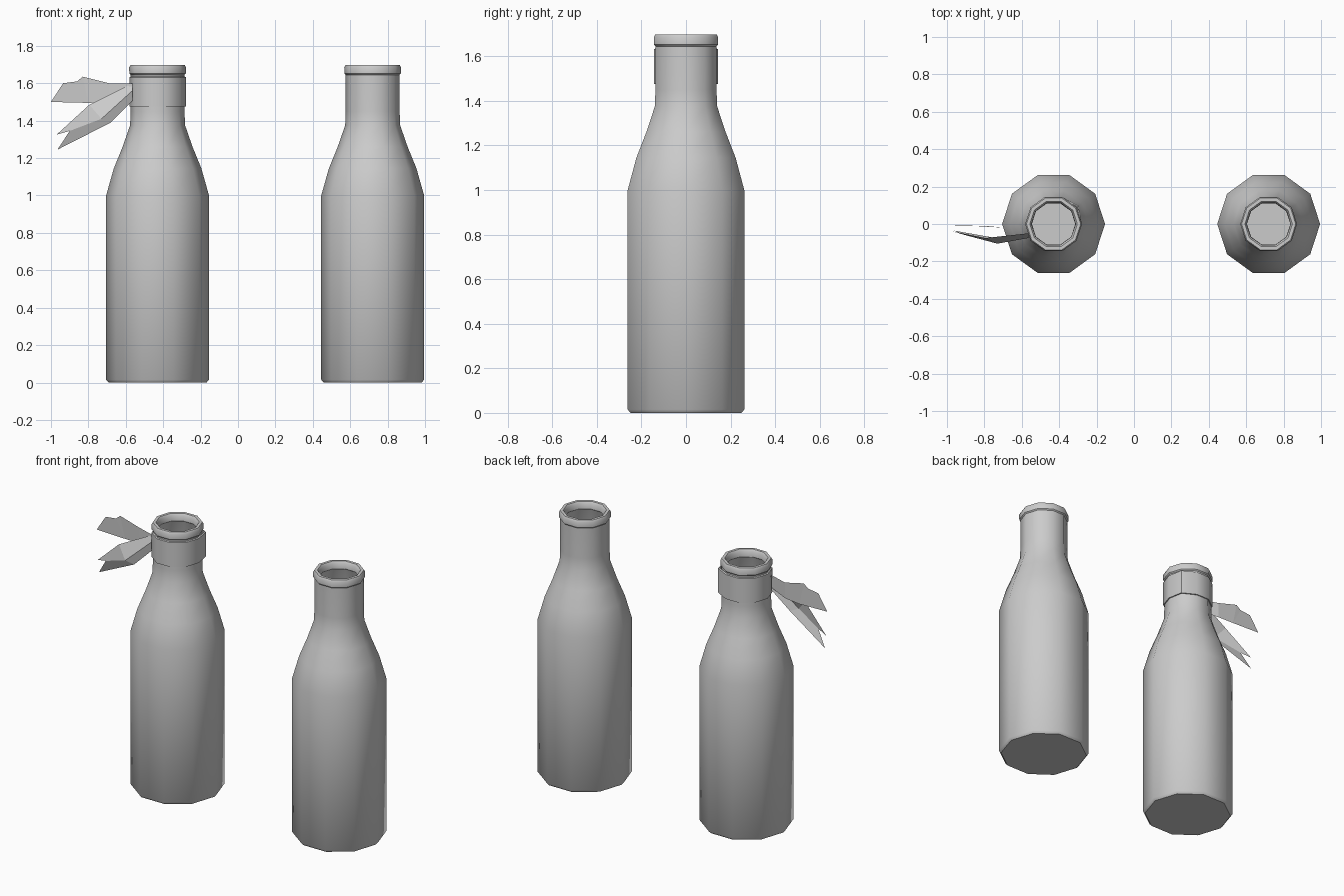
import bpy, bmesh, math

if "Cube" in bpy.data.objects:
    bpy.data.objects.remove(bpy.data.objects["Cube"])

SIDES = 10
LEFT_X, RIGHT_X = -0.43, 0.72


def make_object(name, verts, faces, angle=40, fix_normals=True):
    mesh = bpy.data.meshes.new(name)
    mesh.from_pydata(verts, [], faces)
    if fix_normals:
        bm = bmesh.new()
        bm.from_mesh(mesh)
        bmesh.ops.recalc_face_normals(bm, faces=bm.faces)
        bm.to_mesh(mesh)
        bm.free()
    obj = bpy.data.objects.new(name, mesh)
    bpy.context.collection.objects.link(obj)
    if angle:
        bpy.ops.object.select_all(action='DESELECT')
        obj.select_set(True)
        bpy.context.view_layer.objects.active = obj
        bpy.ops.object.shade_smooth_by_angle(angle=math.radians(angle))
    return obj


def lathe(name, profile, x, caps=True, bulge=None):
    """Revolve (radius, z) points; bulge maps a side index to extra radius."""
    bulge = bulge or {}
    verts, faces = [], []
    for r, z in profile:
        for i in range(SIDES):
            a = math.tau * i / SIDES
            q = r + bulge.get(i, 0)
            verts.append((x + q * math.cos(a), q * math.sin(a), z))
    n = len(profile)
    for k in range(n if not caps else n - 1):
        for i in range(SIDES):
            j = (i + 1) % SIDES
            m = (k + 1) % n
            faces.append((k * SIDES + i, k * SIDES + j, m * SIDES + j, m * SIDES + i))
    if caps:
        faces.append(tuple(range(SIDES))[::-1])
        faces.append(tuple(range((n - 1) * SIDES, n * SIDES)))
    return make_object(name, verts, faces)


# Hollow bottles: outer wall, rolled lip, then inner wall down to the floor
bottle_profile = [
    (0.262, 0.0), (0.275, 0.015), (0.275, 1.0), (0.234, 1.145), (0.187, 1.26),
    (0.147, 1.375), (0.144, 1.45), (0.144, 1.645), (0.151, 1.652), (0.152, 1.685),
    (0.145, 1.697), (0.127, 1.697), (0.118, 1.685), (0.116, 1.652), (0.124, 1.642),
    (0.124, 1.39), (0.21, 1.145), (0.25, 1.0), (0.25, 0.04)]
lathe("bottle_left", bottle_profile, LEFT_X)
lathe("bottle_right", bottle_profile, RIGHT_X)

# Cloth band wrapped around the left neck, with a loose fold at the back right
lathe("cloth_band", [(0.151, 1.475), (0.151, 1.632), (0.143, 1.636), (0.143, 1.475)],
      LEFT_X, caps=False, bulge={1: 0.014})

# Upper cloth tail: nearly upright strip with a ragged end
upper = [(-0.565, -0.06, 1.60), (-0.565, -0.06, 1.52), (-0.69, -0.02, 1.60),
         (-0.69, -0.02, 1.50), (-0.83, -0.012, 1.635), (-0.80, -0.01, 1.495),
         (-0.86, -0.012, 1.61), (-0.935, -0.01, 1.60), (-1.0, -0.008, 1.50)]
make_object("cloth_tail_upper", upper,
            [(0, 2, 3, 1), (2, 4, 5, 3), (4, 6, 5), (6, 7, 8, 5)], angle=0)

# Lower cloth tail: folded strip with a forked end
lower = [(-0.565, -0.05, 1.60), (-0.565, -0.075, 1.56), (-0.565, -0.06, 1.505),
         (-0.795, -0.075, 1.485), (-0.73, -0.105, 1.41), (-0.68, -0.085, 1.39),
         (-0.97, -0.04, 1.325), (-0.90, -0.06, 1.345), (-0.965, -0.035, 1.245)]
make_object("cloth_tail_lower", lower,
            [(0, 3, 4, 1), (1, 4, 5, 2), (3, 6, 7, 4), (4, 7, 8, 5)], angle=0)
